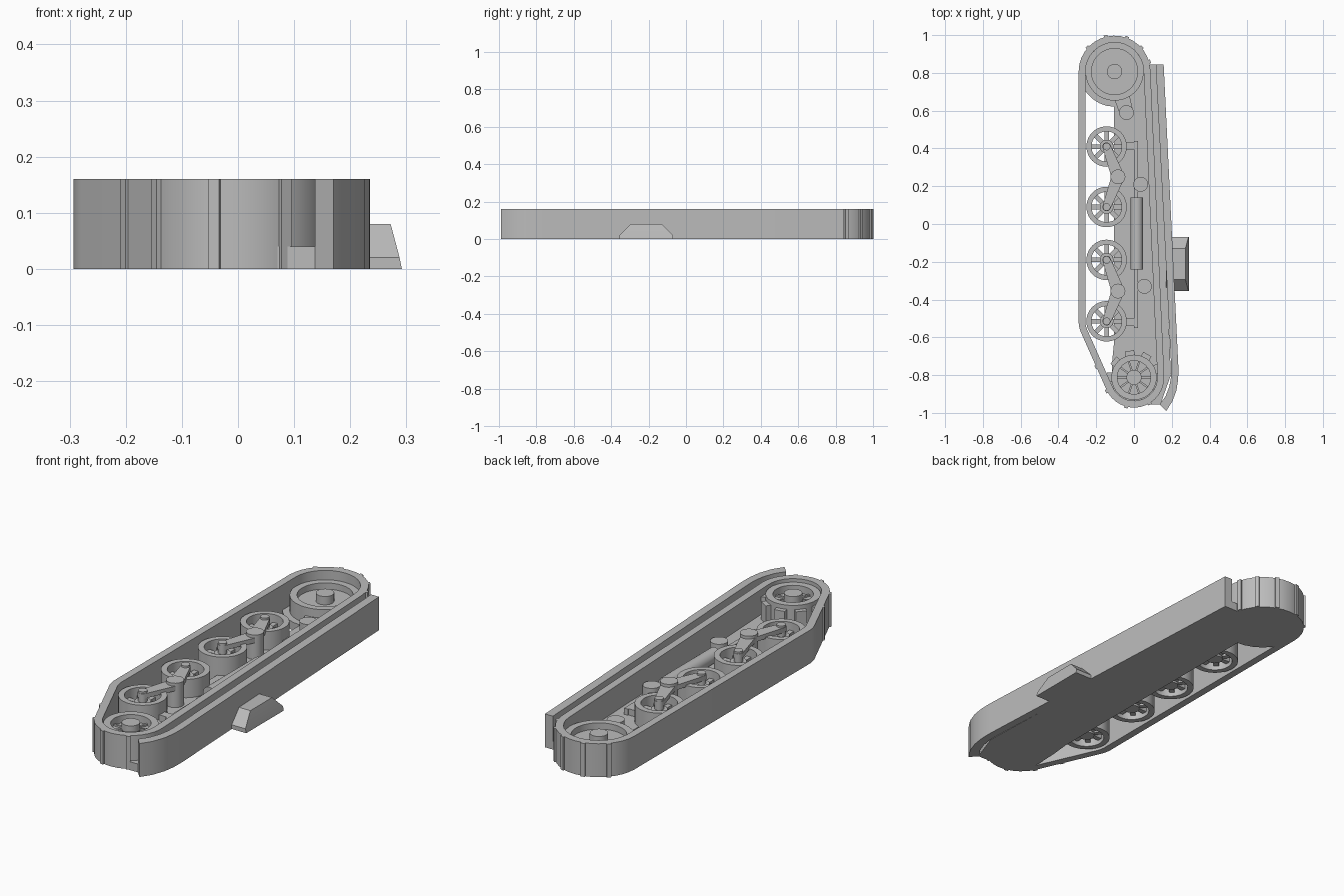
import bpy, bmesh, math
from mathutils import Vector, Matrix

old = bpy.data.objects.get("Cube")
if old:
    bpy.data.objects.remove(old)

steel = bpy.data.materials.new("grey_steel")
steel.use_nodes = True
steel.diffuse_color = (0.5, 0.5, 0.5, 1)
steel.node_tree.nodes["Principled BSDF"].inputs["Base Color"].default_value = (0.5, 0.5, 0.5, 1)


def finish(name, bm):
    bmesh.ops.recalc_face_normals(bm, faces=bm.faces)
    mesh = bpy.data.meshes.new(name)
    bm.to_mesh(mesh)
    bm.free()
    mesh.materials.append(steel)
    ob = bpy.data.objects.new(name, mesh)
    bpy.context.collection.objects.link(ob)
    bpy.ops.object.select_all(action='DESELECT')
    ob.select_set(True)
    bpy.context.view_layer.objects.active = ob
    bpy.ops.object.shade_smooth_by_angle(angle=math.radians(30))
    return ob


def prism(name, outline, z0, z1):
    """Extrude a flat outline upward."""
    bm = bmesh.new()
    face = bm.faces.new([bm.verts.new((x, y, z0)) for x, y in outline])
    top = bmesh.ops.extrude_face_region(bm, geom=[face])["geom"]
    verts = [v for v in top if isinstance(v, bmesh.types.BMVert)]
    bmesh.ops.translate(bm, verts=verts, vec=(0, 0, z1 - z0))
    return finish(name, bm)


def band(name, outer, inner, z0, z1):
    """Closed strip with a rectangular section."""
    bm = bmesh.new()
    loops = [[bm.verts.new((x, y, z)) for x, y in pts]
             for pts, z in ((outer, z0), (outer, z1), (inner, z1), (inner, z0))]
    n = len(outer)
    for k in range(4):
        a, b = loops[k], loops[(k + 1) % 4]
        for i in range(n):
            j = (i + 1) % n
            bm.faces.new((a[i], a[j], b[j], b[i]))
    return finish(name, bm)


def lathe(name, centre, profile, steps=40):
    """Turn a (radius, height) profile that starts and ends on the axis."""
    bm = bmesh.new()
    verts = [bm.verts.new((r, 0, z)) for r, z in profile]
    edges = [bm.edges.new(p) for p in zip(verts, verts[1:])]
    bmesh.ops.spin(bm, geom=verts + edges, cent=(0, 0, 0), axis=(0, 0, 1),
                   angle=2 * math.pi, steps=steps)
    bmesh.ops.remove_doubles(bm, verts=bm.verts, dist=0.0001)
    bmesh.ops.translate(bm, verts=bm.verts, vec=(*centre, 0))
    return finish(name, bm)


def disc(name, centre, r, z0, z1):
    return lathe(name, centre, [(0, z0), (r, z0), (r, z1), (0, z1)], 28)


def box(name, centre, size, angle=0):
    bm = bmesh.new()
    bmesh.ops.create_cube(bm, size=1, matrix=Matrix.Translation(centre)
                          @ Matrix.Rotation(angle, 4, 'Z') @ Matrix.Diagonal((*size, 1)))
    return finish(name, bm)


def polar(c, r, a):
    return (c[0] + r * math.cos(a), c[1] + r * math.sin(a))


def circle(c, r, n=40):
    return [polar(c, r, 2 * math.pi * i / n) for i in range(n)]


def wrap(circles, steps=16):
    """Belt around circles listed counter-clockwise."""
    n = len(circles)
    normals = []
    for i in range(n):
        (c1, r1), (c2, r2) = circles[i], circles[(i + 1) % n]
        d = Vector(c2) - Vector(c1)
        normals.append(math.atan2(d.y, d.x) - math.acos((r1 - r2) / d.length))
    pts = []
    for i, (c, r) in enumerate(circles):
        a = normals[i - 1]
        sweep = (normals[i] - a) % (2 * math.pi)
        pts += [polar(c, r, a + sweep * k / steps) for k in range(steps + 1)]
    return pts


def arm(name, a, b, ra, rb, z0, z1):
    """Tapered link with rounded ends."""
    return prism(name, wrap([(a, ra), (b, rb)], 10), z0, z1)


H = 0.16
idler, sprocket = (-0.103, 0.807), (0, -0.812)
wheels = [(-0.145, y) for y in (0.41, 0.09, -0.19, -0.515)]

# Track belt and its raised cleats
belt = [(idler, 0.19), (wheels[3], 0.148), (sprocket, 0.16)]
band("track_belt", wrap(belt), wrap([(c, r - 0.036) for c, r in belt]), 0, H)
for c, r, angles in ((idler, 0.19, (16, 42, 70, 104, 138)), (sprocket, 0.16, (207, 255, 301))):
    for deg in angles:
        a = math.radians(deg)
        box("track_cleat", (*polar(c, r, a), H / 2), (0.016, 0.02, H), a)
box("track_cleat", (-0.198, -0.755, H / 2), (0.016, 0.02, H), math.radians(206))

# Hull plate behind the running gear
prism("hull_plate", [(-0.105, 0.7), (-0.105, -0.62), (-0.115, -0.72), (-0.12, -0.87),
                     (-0.05, -0.955), (0.05, -0.955), (0.14, -0.955), (0.195, -0.8),
                     (0.13, 0.845), (0.086, 0.845), (0, 0.7)], 0, 0.04)
disc("idler_backing", idler, 0.186, 0, 0.04)

# Fender strip with curled front
prism("fender", [(0.115, 0.845), (0.157, 0.845), (0.235, -0.76), (0.234, -0.82), (0.225, -0.88),
                 (0.203, -0.94), (0.17, -0.99), (0.137, -0.955), (0.168, -0.91), (0.187, -0.86),
                 (0.196, -0.81), (0.197, -0.76)], 0, H)

# Side box: straight foot, tapered top
bm = bmesh.new()
rings = [[bm.verts.new(p) for p in ((0.17, y0, z), (x, y0, z), (x, y1, z), (0.17, y1, z))]
         for x, y0, y1, z in ((0.292, -0.355, -0.07, 0), (0.288, -0.355, -0.07, 0.02),
                              (0.272, -0.295, -0.13, 0.08))]
bm.faces.new(rings[0])
bm.faces.new(rings[2])
for lo, hi in zip(rings, rings[1:]):
    for i in range(4):
        j = (i + 1) % 4
        bm.faces.new((lo[i], lo[j], hi[j], hi[i]))
finish("side_box", bm)

# Rear idler, dished
lathe("idler_wheel", idler, [(0, 0), (0.154, 0), (0.154, 0.115), (0.122, 0.115), (0.122, 0.085),
                             (0.04, 0.085), (0.04, 0.125), (0, 0.125)], 48)


def spokes(name, c, count, r0, r1, width, z0, z1):
    for i in range(count):
        a = 2 * math.pi * i / count
        box(name, (*polar(c, (r0 + r1) / 2, a), (z0 + z1) / 2), (r1 - r0, width, z1 - z0), a)


# Front sprocket with teeth
lathe("sprocket_wheel", sprocket, [(0, 0.02), (0.12, 0.02), (0.12, 0.145), (0.088, 0.145),
                                   (0.088, 0.11), (0.04, 0.11), (0.04, 0.15), (0, 0.15)])
spokes("sprocket_rib", sprocket, 10, 0.03, 0.095, 0.01, 0.1, 0.118)
for i in range(9):
    a = math.radians(100 + 40 * i)
    box("sprocket_tooth", (*polar(sprocket, 0.127, a), 0.08), (0.03, 0.05, 0.09), a)

# Spoked road wheels
for c in wheels:
    band("wheel_rim", circle(c, 0.107), circle(c, 0.08), 0.01, 0.128)
    disc("wheel_hub", c, 0.036, 0.02, 0.1)
    disc("wheel_axle", c, 0.02, 0.1, 0.152)
    spokes("wheel_spoke", c, 8, 0.03, 0.085, 0.024, 0.03, 0.09)

# Paired suspension arms
for pivot, pair in (((-0.085, 0.25), wheels[:2]), ((-0.085, -0.355), wheels[2:])):
    disc("arm_pivot", pivot, 0.039, 0.03, 0.157)
    for c in pair:
        arm("suspension_arm", pivot, c, 0.034, 0.022, 0.12, 0.143)

# Return rollers and idler tension link
for c in ((-0.04, 0.59), (0.035, 0.21), (0.055, -0.33)):
    disc("return_roller", c, 0.039, 0.03, 0.09)
arm("tension_link", idler, (-0.04, 0.59), 0.05, 0.036, 0.03, 0.075)

# Spring cylinder and rod with hooked ends
bm = bmesh.new()
bmesh.ops.create_cone(bm, cap_ends=True, segments=24, radius1=0.033, radius2=0.033, depth=0.38,
                      matrix=Matrix.Translation((0.015, -0.05, 0.07))
                      @ Matrix.Rotation(math.pi / 2, 4, 'X'))
finish("spring_cylinder", bm)
box("spring_rod", (0.01, -0.055, 0.05), (0.02, 0.99, 0.04))
for y in (0.415, -0.52):
    box("rod_hook", (-0.025, y, 0.05), (0.06, 0.04, 0.04))
